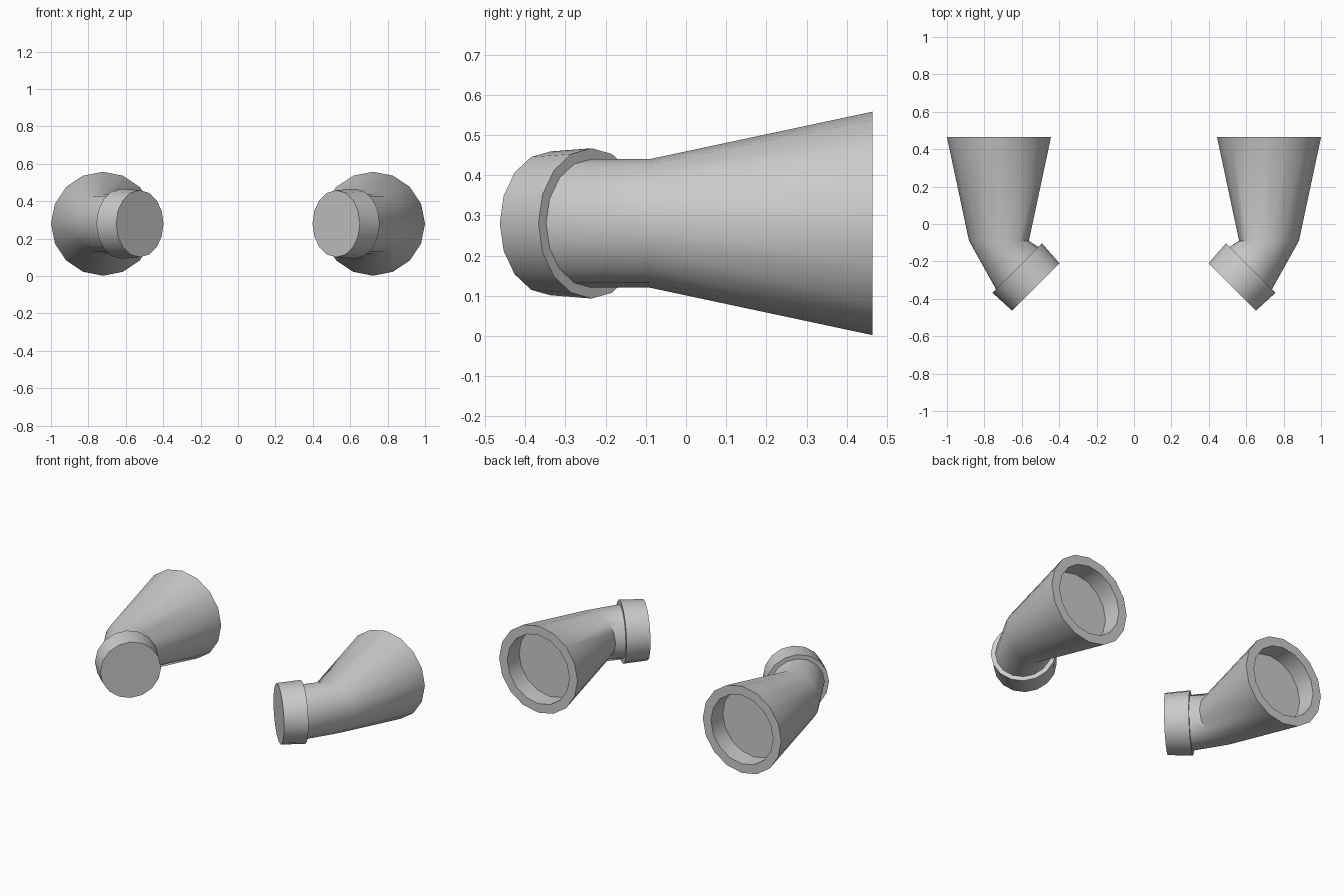
import bpy, bmesh, math
from mathutils import Vector

if "Cube" in bpy.data.objects:
    bpy.data.objects.remove(bpy.data.objects["Cube"])

SIDES = 16
Z = 0.28


def ring(bm, x, y, radius, yaw):
    # Upright circle whose horizontal diameter is turned by yaw
    u = Vector((math.cos(yaw), math.sin(yaw), 0))
    v = Vector((0, 0, 1))
    c = Vector((x, y, Z))
    return [bm.verts.new(c + radius * (math.cos(a) * u + math.sin(a) * v))
            for a in (2 * math.pi * i / SIDES for i in range(SIDES))]


def loft(name, sections, side):
    bm = bmesh.new()
    rings = [ring(bm, side * x, y, r, side * math.radians(yaw))
             for x, y, r, yaw in sections]
    for a, b in zip(rings, rings[1:]):
        for i in range(SIDES):
            j = (i + 1) % SIDES
            bm.faces.new((a[i], a[j], b[j], b[i]))
    bm.faces.new(rings[0])
    bm.faces.new(rings[-1])
    bmesh.ops.recalc_face_normals(bm, faces=bm.faces)
    mesh = bpy.data.meshes.new(name)
    bm.to_mesh(mesh)
    bm.free()
    obj = bpy.data.objects.new(name, mesh)
    bpy.context.collection.objects.link(obj)
    bpy.ops.object.select_all(action='DESELECT')
    obj.select_set(True)
    bpy.context.view_layer.objects.active = obj
    bpy.ops.object.shade_smooth_by_angle(angle=math.radians(50))


# Flared tube: recess floor, recess lip, outer lip, bend, angled neck
tube = [(0.722, 0.345, 0.22, 0), (0.722, 0.464, 0.22, 0),
        (0.722, 0.464, 0.278, 0), (0.722, -0.09, 0.16, 0),
        (0.625, -0.235, 0.16, -45)]
# Slightly tapered end cap
cap = [(0.625, -0.235, 0.187, -45), (0.525, -0.337, 0.179, -45)]

for label, side in (("right", 1), ("left", -1)):
    loft(label + "_nozzle_tube", tube, side)
    loft(label + "_end_cap", cap, side)
